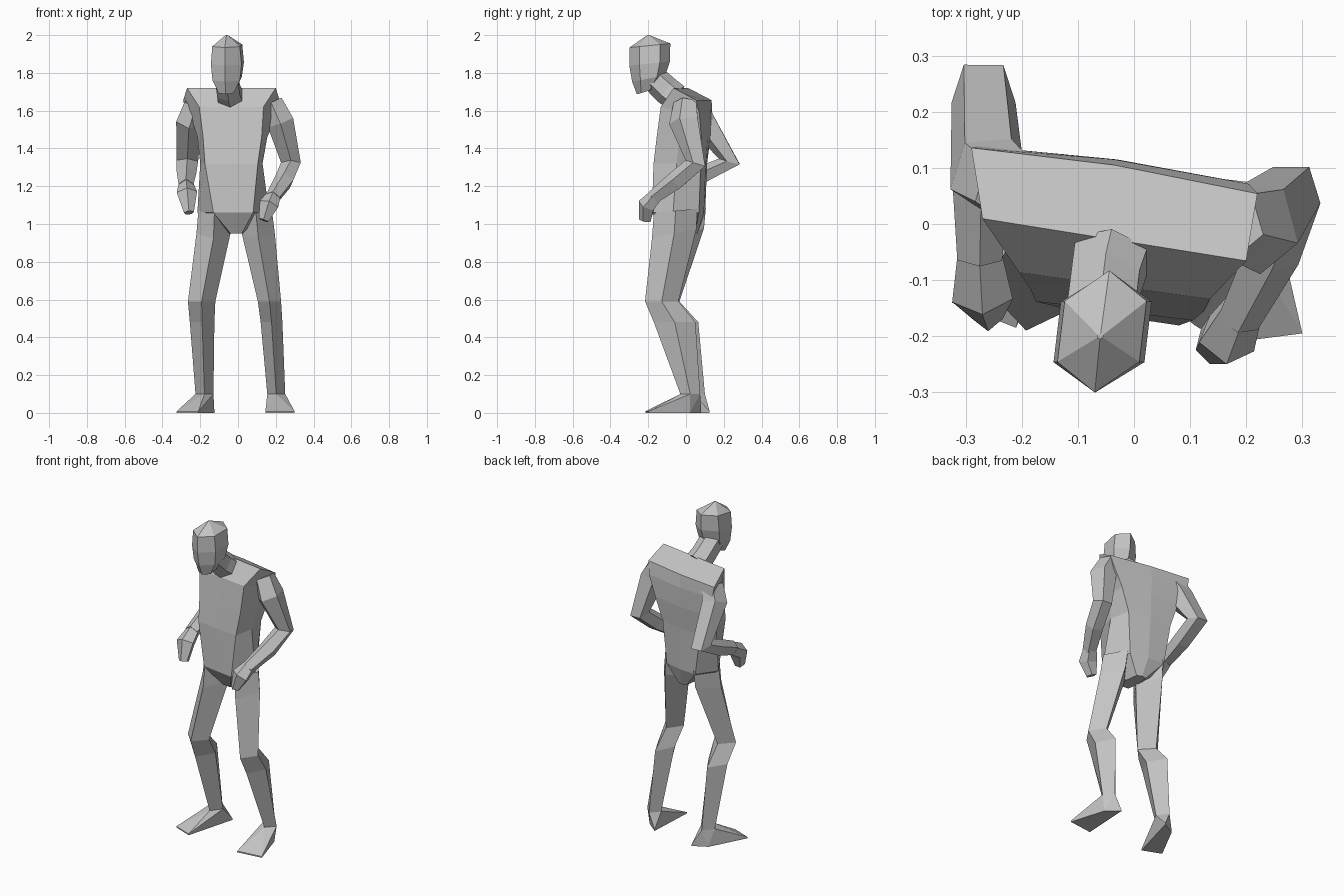
import bpy
import bmesh
from math import cos, sin, tau
from mathutils import Vector

default_cube = bpy.data.objects.get("Cube")
if default_cube:
    bpy.data.objects.remove(default_cube, do_unlink=True)

GREY = (0.55, 0.55, 0.55, 1)
clay = bpy.data.materials.new("plain grey")
clay.use_nodes = True
clay.diffuse_color = GREY
clay.node_tree.nodes["Principled BSDF"].inputs["Base Color"].default_value = GREY


def finish(name, bm):
    """Turn a bmesh into a flat shaded object in the scene."""
    bmesh.ops.recalc_face_normals(bm, faces=bm.faces)
    mesh = bpy.data.meshes.new(name)
    bm.to_mesh(mesh)
    bm.free()
    mesh.materials.append(clay)
    obj = bpy.data.objects.new(name, mesh)
    bpy.context.scene.collection.objects.link(obj)
    return obj


def loft(name, rings):
    """Skin a list of equal point rings and cap both ends."""
    bm = bmesh.new()
    loops = [[bm.verts.new(p) for p in ring] for ring in rings]
    count = len(loops[0])
    for low, high in zip(loops, loops[1:]):
        for i in range(count):
            j = (i + 1) % count
            bm.faces.new((low[i], low[j], high[j], high[i]))
    bm.faces.new(loops[0])
    bm.faces.new(loops[-1])
    return finish(name, bm)


def box_ring(x0, x1, y0, y1, z, slope=0, sides=4, turn=0):
    """Polygon with a corner at the front, filling a box; slope tilts it, turn shears it sideways."""
    raw = [(sin(tau * i / sides), -cos(tau * i / sides)) for i in range(sides)]
    widest = max(x for x, y in raw)
    ring = []
    for x, y in raw:
        dy = y * (y1 - y0) / 2
        px = (x0 + x1) / 2 + x / widest * (x1 - x0) / 2 + turn * dy
        ring.append(Vector((px, (y0 + y1) / 2 + dy, z + slope * dy)))
    return ring


def tube(name, path, sides=5):
    """Polygonal limb along a path of (x, y, z, half width, half depth)."""
    points = [Vector(p[:3]) for p in path]
    rings = []
    for i, (point, row) in enumerate(zip(points, path)):
        before = (point - points[i - 1]).normalized() if i else Vector()
        after = (points[i + 1] - point).normalized() if i + 1 < len(points) else Vector()
        along = (before + after).normalized()
        across = Vector((1, 0, 0))
        across = (across - along * across.dot(along)).normalized()
        depth = along.cross(across)
        rings.append([point + across * row[3] * sin(tau * k / sides)
                      + depth * row[4] * cos(tau * k / sides) for k in range(sides)])
    return loft(name, rings)


def torso_ring(z, drop, cx, twist, front, side, back):
    """Eight point body section; front, side and back are (half width, y)."""
    (wf, yf), (ws, ys), (wb, yb) = front, side, back
    outline = [(0, yf, 0), (wf, yf, 0), (ws, ys, drop / 2), (wb, yb, drop),
               (0, yb + 0.01, drop), (-wb, yb, drop), (-ws, ys, drop / 2), (-wf, yf, 0)]
    return [Vector((cx + x, y - twist * x, z - dz)) for x, y, dz in outline]


# Torso, from crotch to sloping shoulders
loft("torso", [
    torso_ring(0.95, 0, -0.01, 0.1, (0.03, -0.10), (0.04, -0.03), (0.03, 0.05)),
    torso_ring(1.06, 0, -0.025, 0.15, (0.105, -0.165), (0.19, -0.04), (0.11, 0.085)),
    torso_ring(1.32, 0, -0.035, 0.12, (0.14, -0.155), (0.165, -0.03), (0.14, 0.095)),
    torso_ring(1.46, 0, -0.03, 0.13, (0.155, -0.135), (0.185, -0.01), (0.185, 0.105)),
    torso_ring(1.62, 0.04, -0.035, 0.14, (0.17, -0.11), (0.225, 0), (0.24, 0.105)),
    torso_ring(1.72, 0.065, -0.035, 0.16, (0.235, -0.028), (0.245, 0.035), (0.255, 0.095)),
])

# Neck leaning forward into the head
tube("neck", [
    (-0.04, -0.055, 1.67, 0.075, 0.075),
    (-0.05, -0.10, 1.705, 0.07, 0.075),
    (-0.06, -0.18, 1.78, 0.07, 0.07),
], sides=6)

# Head, turned a little, with a front ridge and a pointed crown
loft("head", [box_ring(*row, sides=6, turn=0.12) for row in (
    (-0.10, -0.02, -0.26, -0.17, 1.70, 0.3),
    (-0.13, 0.015, -0.285, -0.11, 1.77, 0.2),
    (-0.137, 0.025, -0.30, -0.085, 1.85, 0.1),
    (-0.13, 0.016, -0.30, -0.083, 1.945, 0.1),
    (-0.065, -0.055, -0.205, -0.195, 2.0),
)])

# Arms: shoulder, upper arm, elbow, forearm, wrist
tube("left_arm", [
    (0.175, 0, 1.64, 0.065, 0.065),
    (0.225, -0.005, 1.54, 0.075, 0.085),
    (0.28, 0.055, 1.32, 0.055, 0.06),
    (0.245, -0.05, 1.23, 0.053, 0.053),
    (0.185, -0.17, 1.14, 0.04, 0.04),
])
tube("right_arm", [
    (-0.225, 0.065, 1.63, 0.065, 0.065),
    (-0.26, 0.09, 1.54, 0.072, 0.08),
    (-0.268, 0.235, 1.33, 0.06, 0.062),
    (-0.272, 0.09, 1.26, 0.055, 0.05),
    (-0.275, -0.06, 1.20, 0.042, 0.042),
])

# Hands, mitten shaped and hanging from the wrists
tube("left_hand", [
    (0.19, -0.155, 1.15, 0.04, 0.04),
    (0.165, -0.205, 1.10, 0.055, 0.05),
    (0.135, -0.215, 1.02, 0.028, 0.035),
])
tube("right_hand", [
    (-0.275, -0.05, 1.20, 0.042, 0.042),
    (-0.27, -0.125, 1.16, 0.057, 0.048),
    (-0.26, -0.16, 1.06, 0.028, 0.033),
])

# Legs: hip, thigh, knee, calf, ankle
LEGS = {
    "left": [
        (0.01, 0.18, -0.17, 0.06, 1.07, 0.1),
        (0.02, 0.195, -0.18, 0.055, 0.95, 0.2),
        (0.105, 0.228, -0.217, -0.04, 0.59),
        (0.12, 0.235, -0.17, 0.05, 0.48),
        (0.155, 0.25, -0.03, 0.075, 0.10),
    ],
    "right": [
        (-0.21, -0.04, -0.15, 0.105, 1.07, 0.1),
        (-0.22, -0.04, -0.16, 0.095, 0.95, 0.2),
        (-0.265, -0.12, -0.19, -0.035, 0.59),
        (-0.255, -0.125, -0.15, 0.065, 0.48),
        (-0.225, -0.13, -0.025, 0.10, 0.10),
    ],
}
# Sole corners: inner toe, outer toe, outer heel, inner heel
SOLES = {
    "left": [(0.145, -0.215), (0.30, -0.195), (0.235, 0.02), (0.16, 0.08)],
    "right": [(-0.21, -0.185), (-0.325, -0.14), (-0.21, 0.08), (-0.125, 0.125)],
}
for side, rows in LEGS.items():
    rings = [box_ring(*row) for row in rows]
    loft(side + "_leg", rings)

    # Foot: wedge spanning the ankle ring and the sole
    bm = bmesh.new()
    for point in rings[-1]:
        bm.verts.new(point)
    for x, y in SOLES[side]:
        for z in (0, 0.008):
            bm.verts.new((x, y, z))
    bmesh.ops.convex_hull(bm, input=bm.verts)
    finish(side + "_foot", bm)
